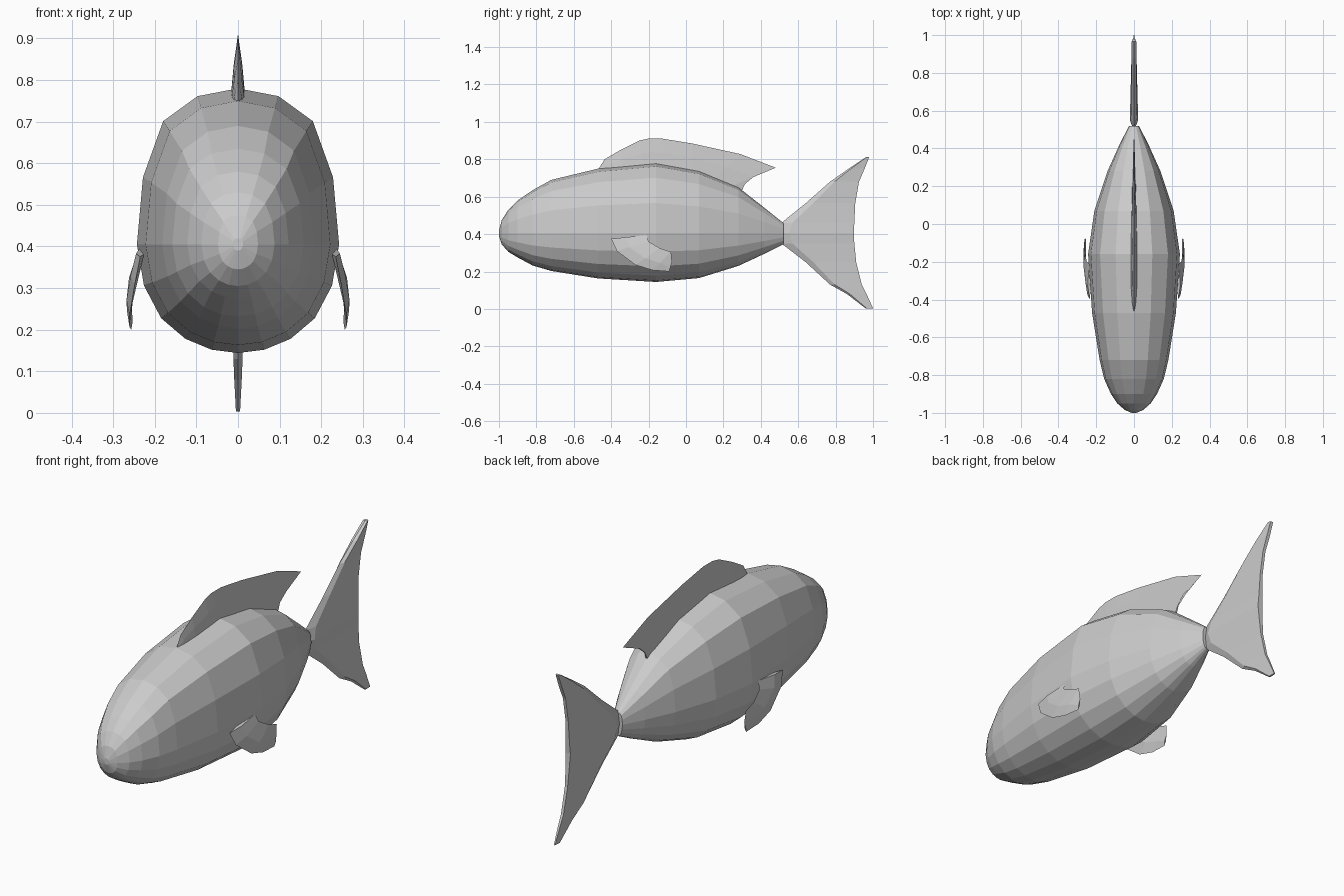
import bpy, bmesh

grey = bpy.data.materials.new("light grey")
grey.diffuse_color = (0.6, 0.6, 0.6, 1)


def loft(name, rings):
    """Skin a list of equal-length closed rings and cap both ends."""
    bm = bmesh.new()
    vr = [[bm.verts.new(p) for p in r] for r in rings]
    n = len(vr[0])
    for a, b in zip(vr, vr[1:]):
        for i in range(n):
            j = (i + 1) % n
            bm.faces.new((a[i], a[j], b[j], b[i]))
    bm.faces.new(vr[0])
    bm.faces.new(vr[-1][::-1])
    bmesh.ops.remove_doubles(bm, verts=bm.verts, dist=0.0005)
    bmesh.ops.recalc_face_normals(bm, faces=bm.faces)
    me = bpy.data.meshes.new(name)
    bm.to_mesh(me)
    bm.free()
    me.materials.append(grey)
    ob = bpy.data.objects.new(name, me)
    bpy.context.collection.objects.link(ob)
    return ob


# Body: one half cross-section, scaled along the length
half = [(0, 1), (.4, .95), (.74, .79), (.94, .43), (1, 0),
        (.93, -.38), (.76, -.68), (.52, -.87), (.26, -.97), (0, -1)]
section = half + [(-x, z) for x, z in half[-2:0:-1]]
AXIS = 0.405
# y, half width, top z, bottom z
stations = [(-1.0, .012, .42, .39), (-.985, .048, .475, .345), (-.95, .088, .53, .305),
            (-.90, .122, .58, .275), (-.82, .158, .635, .232), (-.72, .182, .69, .203),
            (-.47, .222, .75, .163), (-.16, .243, .78, .144), (.07, .21, .738, .165),
            (.28, .14, .65, .23), (.42, .077, .54, .295), (.52, .026, .46, .345)]
body = loft("body", [[(x * w, y, AXIS + z * ((top - AXIS) if z > 0 else (AXIS - bot)))
                      for x, z in section] for y, w, top, bot in stations])

# Tail fin: front edge y, rear edge y, height, half thickness
tail_rows = [(.96, 1.0, .003, .005), (.86, .965, .08, .009), (.77, .94, .13, .011),
             (.64, .91, .25, .012), (.51, .90, .35, .017), (.49, .897, .405, .022),
             (.51, .90, .46, .017), (.64, .905, .565, .012), (.77, .925, .68, .012),
             (.87, .955, .75, .014), (.965, .98, .813, .012)]
tail = loft("tail_fin", [[(0, f, z), (t, f + (r - f) * .15, z), (t * .6, r, z),
                          (-t * .6, r, z), (-t, f + (r - f) * .15, z)]
                         for f, r, z, t in tail_rows])

# Dorsal fin: base y, base z, crest y, crest z, half thickness
dorsal_rows = [(-.46, .735, -.465, .752, .004), (-.41, .74, -.435, .80, .012),
               (-.34, .75, -.35, .85, .016), (-.23, .76, -.25, .90, .017),
               (-.17, .765, -.20, .911, .017), (-.10, .76, -.13, .911, .016),
               (.03, .735, .03, .885, .014), (.15, .69, .29, .828, .011),
               (.24, .655, .48, .755, .008), (.30, .635, .33, .70, .004)]
dorsal = loft("dorsal_fin", [[(t, y0, z0), (t * .6, (y0 + y1) / 2, (z0 + z1) / 2), (0, y1, z1),
                              (-t * .6, (y0 + y1) / 2, (z0 + z1) / 2), (-t, y0, z0)]
                             for y0, z0, y1, z1, t in dorsal_rows])

# Side fins: lead y, lead z, trail y, trail z, outer x, thickness
side_rows = [(-.40, .375, -.21, .395, .245, .02), (-.37, .31, -.20, .36, .258, .02),
             (-.27, .235, -.14, .325, .268, .015), (-.18, .207, -.08, .305, .267, .012),
             (-.09, .20, -.075, .25, .260, .007)]
for side, label in ((1, "right"), (-1, "left")):
    loft(label + "_side_fin",
         [[(side * (x - t * .5), y0, z0),
           (side * x, y0 * .6 + y1 * .4, z0 * .6 + z1 * .4),
           (side * (x - t * .4), y1, z1),
           (side * (x - t), y0 * .6 + y1 * .4, z0 * .6 + z1 * .4)]
          for y0, z0, y1, z1, x, t in side_rows])
